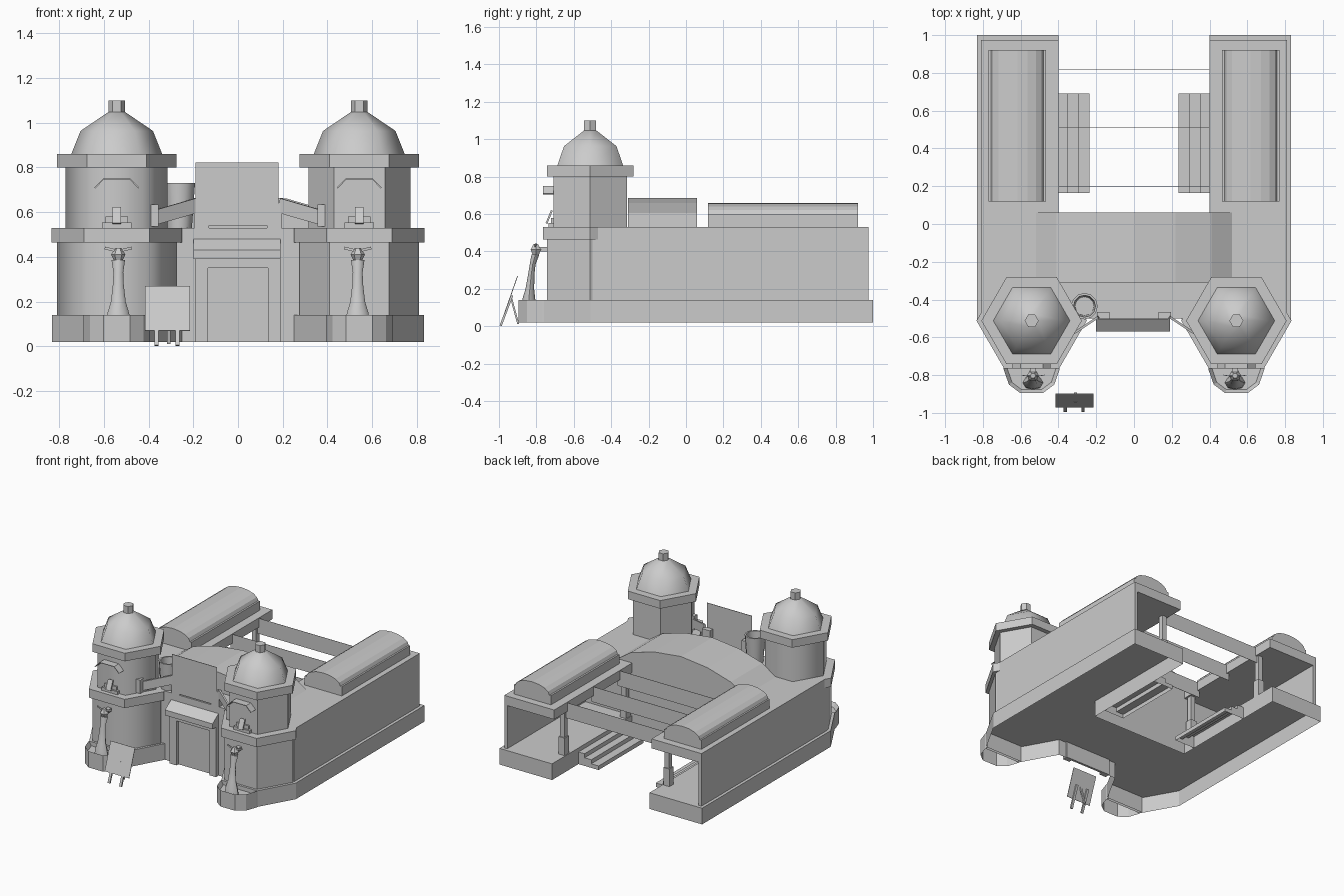
import bpy, bmesh, math
from mathutils import Vector, Matrix

if "Cube" in bpy.data.objects:
    bpy.data.objects.remove(bpy.data.objects["Cube"], do_unlink=True)

stone = bpy.data.materials.new("stone_grey")
stone.use_nodes = True
COLOUR = (0.6, 0.6, 0.6, 1)
stone.diffuse_color = COLOUR
stone.node_tree.nodes["Principled BSDF"].inputs["Base Color"].default_value = COLOUR


def finish(name, bm, smooth=0, hollow=False):
    """Turn a bmesh into an object; hollow drops the faces that look down."""
    bmesh.ops.recalc_face_normals(bm, faces=bm.faces)
    if hollow:
        down = [f for f in bm.faces if f.normal.z < -.9]
        bmesh.ops.delete(bm, geom=down, context="FACES")
    mesh = bpy.data.meshes.new(name)
    bm.to_mesh(mesh)
    bm.free()
    mesh.materials.append(stone)
    ob = bpy.data.objects.new(name, mesh)
    bpy.context.collection.objects.link(ob)
    if smooth:
        bpy.ops.object.select_all(action="DESELECT")
        ob.select_set(True)
        bpy.context.view_layer.objects.active = ob
        bpy.ops.object.shade_smooth_by_angle(angle=math.radians(smooth))


def box(name, x, y, z):
    """Box from (low, high) pairs."""
    bm = bmesh.new()
    bmesh.ops.create_cube(bm, size=1)
    for v in bm.verts:
        v.co = [(p[0] + p[1]) / 2 + c * (p[1] - p[0]) for p, c in zip((x, y, z), v.co)]
    finish(name, bm)


def prism(name, pts, lo, hi, axis="z", hollow=False):
    """Extrude a 2D outline along z, or an xz / yz outline along y / x."""
    place = {"z": lambda a, b, t: (a, b, t), "y": lambda a, b, t: (a, t, b),
             "x": lambda a, b, t: (t, a, b)}[axis]
    bm = bmesh.new()
    f = bm.faces.new([bm.verts.new(place(a, b, lo)) for a, b in pts])
    new = bmesh.ops.extrude_face_region(bm, geom=[f])["geom"]
    step = Vector(place(0, 0, hi - lo))
    for v in new:
        if isinstance(v, bmesh.types.BMVert):
            v.co += step
    if not any(len(e.link_faces) == 1 for e in bm.edges):
        pass_face = None
    else:
        pass_face = f
    finish(name, bm, 0, hollow)


def lathe(name, centre, profile, sides, smooth=0, squash=1):
    """Stack of rings (radius, z, y shift), optionally flattened in y."""
    bm, rings = bmesh.new(), []
    for r, z, dy in profile:
        rings.append([bm.verts.new((centre[0] + r * math.cos(math.tau * i / sides),
                                    centre[1] + dy + squash * r * math.sin(math.tau * i / sides), z))
                      for i in range(sides)])
    for a, b in zip(rings, rings[1:]):
        for i in range(sides):
            j = (i + 1) % sides
            bm.faces.new((a[i], a[j], b[j], b[i]))
    bm.faces.new(rings[0])
    bm.faces.new(rings[-1])
    finish(name, bm, smooth)


def bar(name, a, b, width, height):
    """Rectangular bar between two points."""
    a, b = Vector(a), Vector(b)
    d = b - a
    bm = bmesh.new()
    bmesh.ops.create_cube(bm, size=1)
    bmesh.ops.scale(bm, vec=(width, height, d.length), verts=bm.verts)
    turn = d.to_track_quat("Z", "Y").to_matrix().to_4x4()
    bmesh.ops.transform(bm, matrix=Matrix.Translation((a + b) / 2) @ turn, verts=bm.verts)
    finish(name, bm)


def arch(half, base, top, n):
    """Upper half of an ellipse, as xz points."""
    return [(half * math.cos(math.pi * i / n), base + (top - base) * math.sin(math.pi * i / n))
            for i in range(n + 1)]


# Base plinth: one U-shaped shell, open below, under towers, hall and wings
half = [(.25, -.5), (.395, -.76), (.69, -.76), (.832, -.51), (.832, 1), (.4, 1), (.4, .06)]
prism("base_plinth", half + [(-x, y) for x, y in reversed(half)], .02, .14, hollow=True)

# Central hall with door, awning and low vault
box("hall_block", (-.81, .81), (-.5, .06), (.14, .53))
prism("hall_vault", [(.52, .53), (.41, .605), (.22, .66), (0, .685),
                     (-.22, .66), (-.41, .605), (-.52, .53)], -.31, .06, "y")
box("door_lintel", (-.19, .19), (-.53, -.49), (.35, .39))
box("door_leaf", (-.135, .135), (-.507, -.49), (.02, .35))
prism("door_awning", [(-.49, .48), (-.5, .48), (-.57, .43), (-.57, .39), (-.49, .39)],
      -.2, .19, "x")

# Roof sign and the barrel beside it
box("roof_sign", (-.19, .18), (-.505, -.501), (.54, .822))
lathe("barrel", (-.262, -.435), [(.056, .53, 0), (.07, .73, 0), (.058, .73, 0), (.05, .56, 0)], 12, 35)

# Thin, deep beams spanning the courtyard
for i, y in enumerate((.2, .51, .82)):
    box(f"courtyard_beam_{i + 1}", (-.42, .42), (y - .001, y + .001), (.41, .525))

for s, side in ((1, "left"), (-1, "right")):
    cx, cy = s * .542, -.512
    rounded = 65 if s < 0 else 0

    def sx(a, b):
        return tuple(sorted((s * a, s * b)))

    # Wing: outer wall, roof slab, inner columns, steps, vault
    box(f"{side}_wing_wall", sx(.785, .81), (0, .975), (.14, .53))
    box(f"{side}_wing_roof", sx(.4, .81), (.05, .975), (.46, .53))
    for y in (.1, .82):
        box(f"{side}_column_foot", sx(.405, .455), (y - .025, y + .025), (.14, .27))
        box(f"{side}_column", sx(.412, .448), (y - .018, y + .018), (.27, .46))
    treads = [(.235, .02), (.235, .05), (.295, .05), (.295, .08), (.35, .08), (.35, .11),
              (.4, .11), (.4, .02)]
    prism(f"{side}_steps", [(s * x, z) for x, z in treads], .165, .69, "y", hollow=True)
    vx = s * .618
    box(f"{side}_vault_plinth", sx(.465, .77), (.118, .92), (.53, .598))
    prism(f"{side}_wing_vault", [(vx + x, z) for x, z in arch(.14, .598, .66, 8)],
          .118, .92, "y")

    # Hexagonal tower from bottom to finial
    lathe(f"{side}_tower_lower", (cx, cy), [(.267, .14, 0), (.267, .47, 0)], 6, rounded)
    lathe(f"{side}_tower_ledge", (cx, cy), [(.292, .465, 0), (.292, .53, 0)], 6)
    lathe(f"{side}_tower_upper", (cx, cy), [(.228, .53, 0), (.228, .8, 0)], 6, rounded)
    lathe(f"{side}_tower_cornice", (cx, cy), [(.266, .8, 0), (.266, .86, 0)], 6)
    lathe(f"{side}_tower_dome", (cx, cy), [(.203, .86, 0), (.162, .963, 0),
                                           (.038, 1.047, 0)], 6, 65)
    lathe(f"{side}_finial", (cx, cy), [(.037, 1.03, 0), (.037, 1.1, 0)], 6)

    # Front basin with a sunken top, open below
    bm = bmesh.new()
    rim = [(-.15, -.74), (-.148, -.77), (-.12, -.85), (-.06, -.895),
           (.06, -.895), (.12, -.85), (.148, -.77), (.15, -.74)]
    face = bm.faces.new([bm.verts.new((cx + x, y, .02)) for x, y in rim])
    ext = bmesh.ops.extrude_face_region(bm, geom=[face])["geom"]
    top = [g for g in ext if isinstance(g, bmesh.types.BMFace)][0]
    bmesh.ops.translate(bm, vec=(0, 0, .12), verts=top.verts)
    bmesh.ops.inset_region(bm, faces=[top], thickness=.02)
    bmesh.ops.translate(bm, vec=(0, 0, -.03), verts=top.verts)
    finish(f"{side}_basin", bm, hollow=True)

    # Flared spout figure leaning to the tower
    fx = s * .535
    lathe(f"{side}_spout_body", (fx, -.84),
          [(.054, .11, 0), (.048, .15, 0), (.033, .2, .005), (.024, .28, .013),
           (.022, .33, .02), (.03, .385, .035)], 8, 45, .7)
    lathe(f"{side}_spout_head", (fx, -.803), [(.015, .375, 0), (.032, .41, 0), (.014, .44, 0)], 6)
    bar(f"{side}_spout_pipe", (fx, -.8, .412), (fx, -.73, .412), .03, .025)
    for d in (-1, 1):
        bar(f"{side}_spout_frond", (fx, -.81, .425), (fx + d * .06, -.8, .44), .004, .012)

    # Tower window: sill, tilted sign, hood
    wy = cy - .197
    box(f"{side}_window_sill", (cx - .065, cx + .065), (wy - .025, wy + .01), (.53, .553))
    bar(f"{side}_window_sign", (cx, wy - .037, .55), (cx, wy - .008, .62), .04, .01)
    box(f"{side}_window_rail", (cx - .05, cx + .05), (wy - .012, wy), (.55, .58))
    outer = [(-.1, .71), (-.06, .75), (.06, .75), (.1, .71)]
    inner = [(x * .96, z - .004) for x, z in reversed(outer)]
    prism(f"{side}_window_hood", [(cx + x, z) for x, z in outer + inner], wy - .055, wy, "y")

    # Door jamb, sign post and brace arm
    box(f"{side}_door_jamb", sx(.135, .19), (-.53, -.49), (.02, .36))
    box(f"{side}_sign_post", sx(.13, .195), (-.5, -.465), (.53, .64))
    bar(f"{side}_brace_arm", (s * .185, -.49, .63), (s * .375, -.615, .575), .012, .065)
    box(f"{side}_brace_plate", sx(.355, .395), (-.64, -.6), (.535, .635))

# Leaning board standing in front
bar("board_panel", (-.315, -.97, .07), (-.315, -.9, .27), .2, .004)
for x in (-.365, -.27):
    bar("board_leg", (x, -.991, .003), (x, -.93, .165), .018, .012)
bar("board_back_leg", (-.31, -.937, .16), (-.31, -.897, .012), .015, .01)
